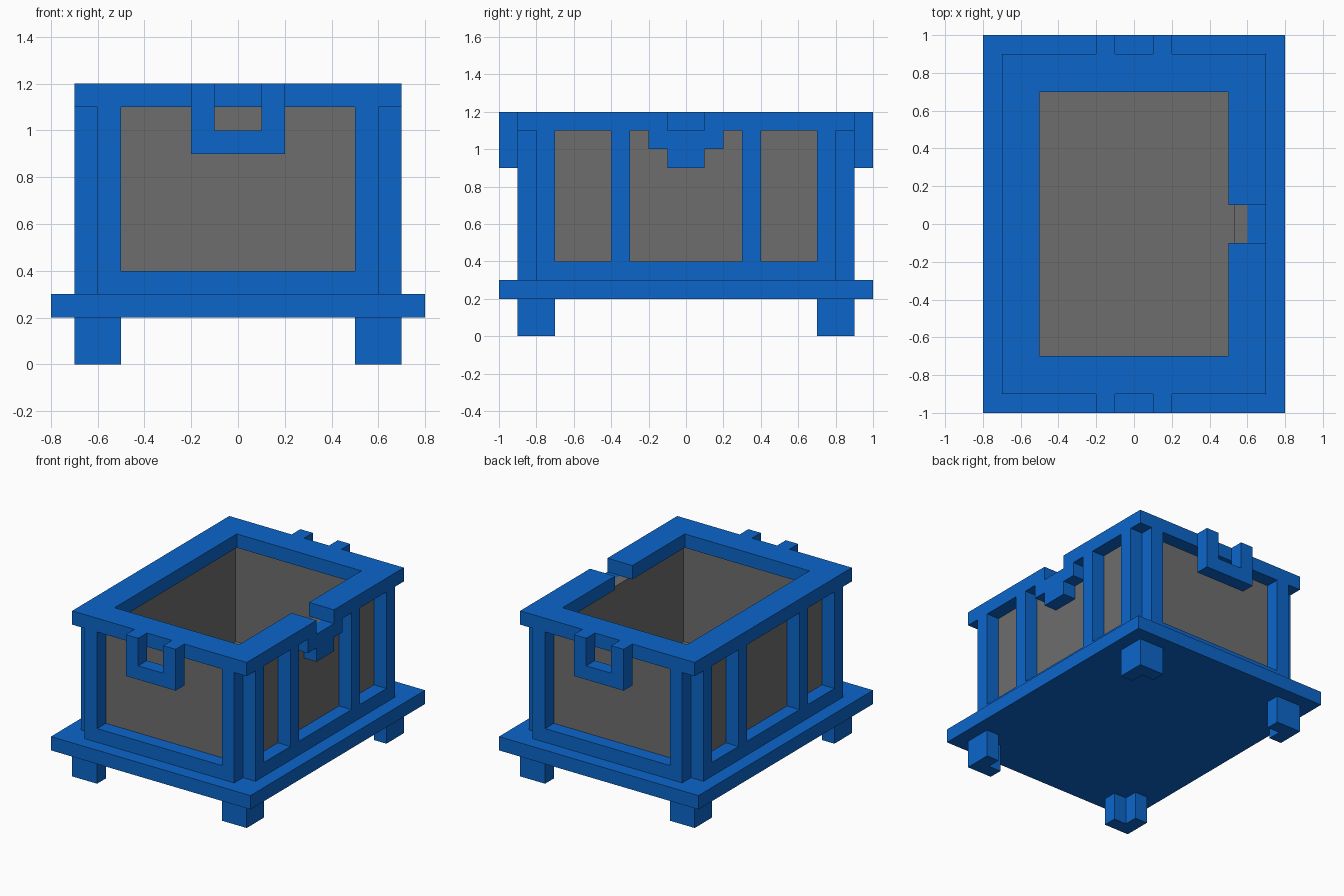
import bpy, bmesh
from mathutils import Vector

if "Cube" in bpy.data.objects:
    bpy.data.objects.remove(bpy.data.objects["Cube"])


def material(name, rgb):
    m = bpy.data.materials.new(name)
    m.diffuse_color = (*rgb, 1)
    m.use_nodes = True
    m.node_tree.nodes["Principled BSDF"].inputs["Base Color"].default_value = m.diffuse_color
    return m


BLUE = material("blue frame", (0.0037, 0.133, 0.59))
GREY = material("grey panel", (0.155, 0.155, 0.155))


def finish(name, bm, mat):
    bmesh.ops.recalc_face_normals(bm, faces=bm.faces)
    me = bpy.data.meshes.new(name)
    bm.to_mesh(me)
    bm.free()
    me.materials.append(mat)
    ob = bpy.data.objects.new(name, me)
    bpy.context.collection.objects.link(ob)
    return ob


def prism(name, pts, axis, lo, hi, mat=BLUE):
    """Extrude a 2D outline along an axis; pts are (x,y), (x,z) or (y,z)."""
    bm = bmesh.new()

    def place(p):
        c = list(p)
        c.insert("xyz".index(axis), lo)
        return bm.verts.new(c)

    face = bm.faces.new([place(p) for p in pts])
    ext = bmesh.ops.extrude_face_region(bm, geom=[face], use_keep_orig=True)
    move = Vector([hi - lo if a == axis else 0 for a in "xyz"])
    bmesh.ops.translate(bm, vec=move, verts=[v for v in ext["geom"] if isinstance(v, bmesh.types.BMVert)])
    return finish(name, bm, mat)


def rect(a0, b0, a1, b1):
    return [(a0, b0), (a1, b0), (a1, b1), (a0, b1)]


def u_shape(w, z0, z1, t=0.1):
    """U outline of half width w and bar thickness t."""
    i = w - t
    return [(-w, z0), (w, z0), (w, z1), (i, z1), (i, z0 + t), (-i, z0 + t), (-i, z1), (-w, z1)]


def span(s, a, b):
    return sorted((s * a, s * b))


# Base plate
prism("base_plate", rect(-0.8, -1, 0.8, 1), "z", 0.2, 0.3)

# L-shaped legs, open towards the middle
for sx, side in ((-1, "left"), (1, "right")):
    for sy, end in ((-1, "front"), (1, "back")):
        ell = [(0.7, 0.9), (0.5, 0.9), (0.5, 0.8), (0.6, 0.8), (0.6, 0.7), (0.7, 0.7)]
        prism(f"{end}_{side}_leg", [(sx * x, sy * y) for x, y in ell], "z", 0, 0.2)

# Grey open tub
bm = bmesh.new()
bmesh.ops.create_cube(bm, size=1)
for v in bm.verts:
    v.co = (v.co.x * 1.2, v.co.y * 1.6, v.co.z * 0.8 + 0.7)
top = max(bm.faces, key=lambda f: f.calc_center_median().z)
bmesh.ops.inset_region(bm, faces=[top], thickness=0.1)
ext = bmesh.ops.extrude_discrete_faces(bm, faces=[top])["faces"]
bmesh.ops.translate(bm, vec=(0, 0, -0.7), verts=ext[0].verts)
finish("tub", bm, GREY)

# Top rim with a notch on the right
prism("top_rim", [(0.7, 0.1), (0.7, 0.9), (-0.7, 0.9), (-0.7, -0.9), (0.7, -0.9), (0.7, -0.1),
                  (0.5, -0.1), (0.5, -0.7), (-0.5, -0.7), (-0.5, 0.7), (0.5, 0.7), (0.5, 0.1)],
      "z", 1.1, 1.2)

# End frames and carrying handles
for s, end in ((-1, "front"), (1, "back")):
    prism(f"{end}_frame", u_shape(0.6, 0.3, 1.1), "y", *span(s, 0.8, 0.9))
    prism(f"{end}_handle", u_shape(0.2, 0.9, 1.2), "y", *span(s, 0.9, 1.0))

# Side frames and dividing posts
for s, side in ((-1, "left"), (1, "right")):
    prism(f"{side}_frame", u_shape(0.8, 0.3, 1.1), "x", *span(s, 0.6, 0.7))
    for sy, end in ((-1, "front"), (1, "back")):
        y0, y1 = span(sy, 0.3, 0.4)
        prism(f"{side}_{end}_post", rect(y0, 0.4, y1, 1.1), "x", *span(s, 0.6, 0.7))

# Stepped latch plate under the notch
prism("latch_plate", [(-0.2, 1.1), (-0.2, 1.0), (-0.1, 1.0), (-0.1, 0.9),
                      (0.1, 0.9), (0.1, 1.0), (0.2, 1.0), (0.2, 1.1)], "x", 0.6, 0.7)
